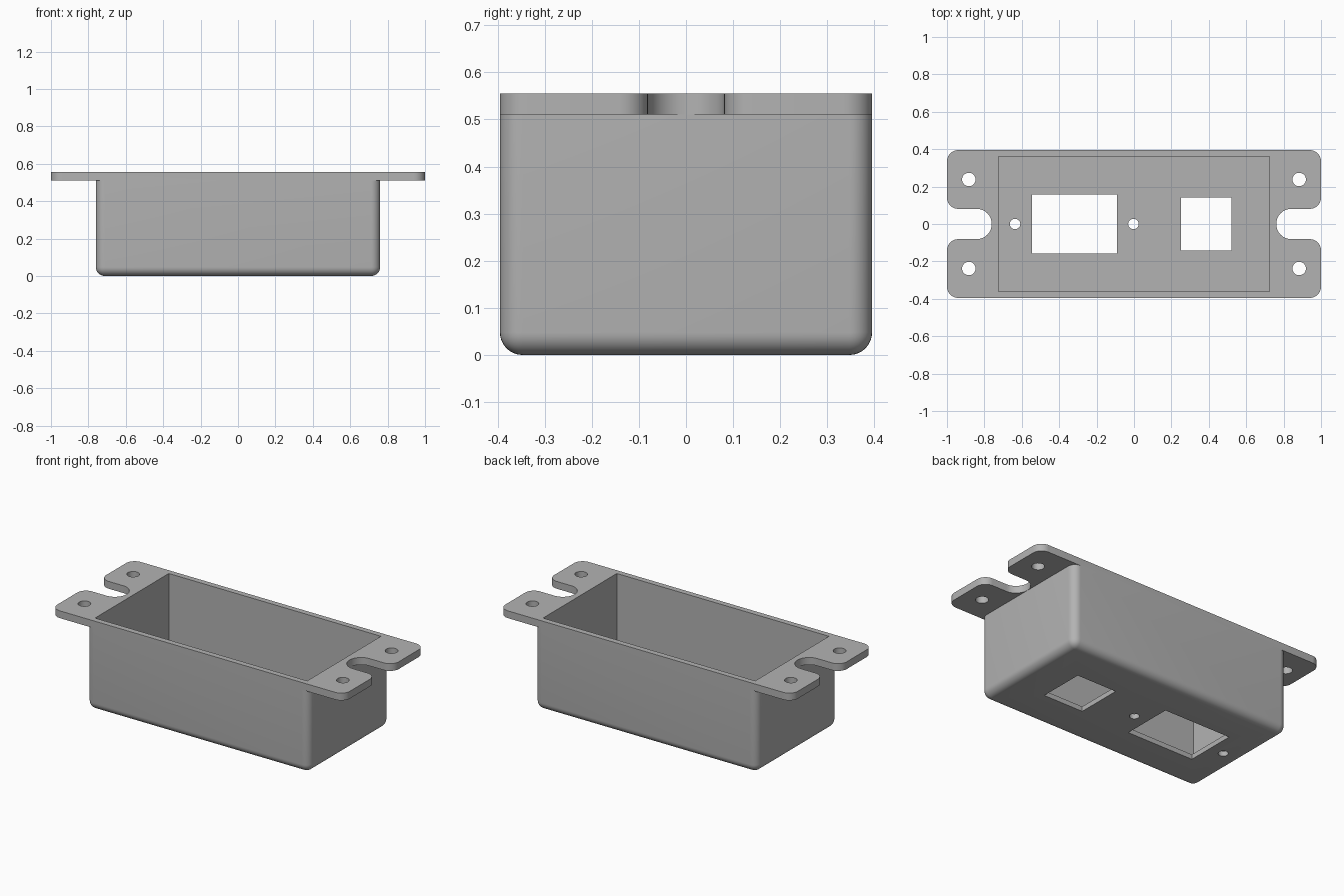
import bpy, bmesh, math
from mathutils import Vector

old = bpy.data.objects.get("Cube")
if old:
    bpy.data.objects.remove(old, do_unlink=True)

TOP, LEDGE, FLOOR = 0.555, 0.51, 0.03
HALF_Y = 0.395

grey = bpy.data.materials.new("plain grey")
grey.use_nodes = True
grey.diffuse_color = (0.45, 0.45, 0.45, 1)
grey.node_tree.nodes["Principled BSDF"].inputs["Base Color"].default_value = grey.diffuse_color


def make_object(name, bm):
    bmesh.ops.recalc_face_normals(bm, faces=bm.faces)
    mesh = bpy.data.meshes.new(name)
    bm.to_mesh(mesh)
    bm.free()
    mesh.materials.append(grey)
    obj = bpy.data.objects.new(name, mesh)
    bpy.context.collection.objects.link(obj)
    return obj


def prism(name, outline, z0, z1):
    bm = bmesh.new()
    base = bm.faces.new([bm.verts.new((x, y, z0)) for x, y in outline])
    up = bmesh.ops.extrude_face_region(bm, geom=[base])["geom"]
    bmesh.ops.translate(bm, vec=(0, 0, z1 - z0),
                        verts=[v for v in up if isinstance(v, bmesh.types.BMVert)])
    return make_object(name, bm)


def box(name, x0, x1, half_y, z0, z1):
    return prism(name, [(x0, -half_y), (x1, -half_y), (x1, half_y), (x0, half_y)], z0, z1)


def cylinder(name, x, y, radius, z0, z1):
    ring = [i * math.tau / 32 for i in range(32)]
    return prism(name, [(x + radius * math.cos(a), y + radius * math.sin(a)) for a in ring], z0, z1)


def rounded(corners, steps=10):
    """Round each (x, y, radius) corner of a polygon with an arc."""
    points = []
    for i, (x, y, r) in enumerate(corners):
        p = Vector((x, y))
        a = (Vector(corners[i - 1][:2]) - p).normalized()
        b = (Vector(corners[(i + 1) % len(corners)][:2]) - p).normalized()
        centre = p + (a + b) * r
        for k in range(steps + 1):
            t = k / steps * math.pi / 2
            points.append(centre - b * r * math.cos(t) - a * r * math.sin(t))
    # merge arcs that meet
    return [q for i, q in enumerate(points) if (q - points[i - 1]).length > 1e-4]


def boolean(target, other, operation):
    mod = target.modifiers.new(operation.title(), "BOOLEAN")
    mod.operation, mod.solver, mod.object = operation, "EXACT", other
    bpy.context.view_layer.objects.active = target
    bpy.ops.object.modifier_apply(modifier=mod.name)
    bpy.data.objects.remove(other, do_unlink=True)


# Box shell with rounded uprights and bottom edges
enclosure = box("mounting_box", -0.76, 0.76, HALF_Y, 0, TOP)
bm = bmesh.new()
bm.from_mesh(enclosure.data)
edges = [e for e in bm.edges if min(v.co.z for v in e.verts) < 0.01]
bmesh.ops.bevel(bm, geom=edges, offset=0.048, segments=8, profile=0.5, affect="EDGES")
bm.to_mesh(enclosure.data)
bm.free()

# Mounting flange with a rounded slot in each end
right_end = [(1, -HALF_Y, 0.06), (1, -0.081, 0.06), (0.761, -0.081, 0.08),
             (0.761, 0.081, 0.08), (1, 0.081, 0.06), (1, HALF_Y, 0.06)]
left_end = [(-x, -y, r) for x, y, r in right_end]
boolean(enclosure, prism("flange", rounded(right_end + left_end), LEDGE, TOP), "UNION")

# Open cavity
boolean(enclosure, box("cavity", -0.725, 0.725, 0.36, FLOOR, 0.7), "DIFFERENCE")

# Floor openings
boolean(enclosure, box("wide_opening", -0.545, -0.092, 0.158, -0.1, 0.2), "DIFFERENCE")
boolean(enclosure, box("small_opening", 0.25, 0.52, 0.142, -0.1, 0.2), "DIFFERENCE")
for x in (-0.636, -0.003):
    boolean(enclosure, cylinder("floor_screw_hole", x, 0, 0.028, -0.1, 0.2), "DIFFERENCE")

# Flange screw holes
for x in (-0.883, 0.883):
    for y in (-0.238, 0.238):
        boolean(enclosure, cylinder("flange_screw_hole", x, y, 0.036, 0.4, 0.7), "DIFFERENCE")

bpy.ops.object.select_all(action="DESELECT")
enclosure.select_set(True)
bpy.context.view_layer.objects.active = enclosure
bpy.ops.object.shade_smooth_by_angle(angle=math.radians(30))
